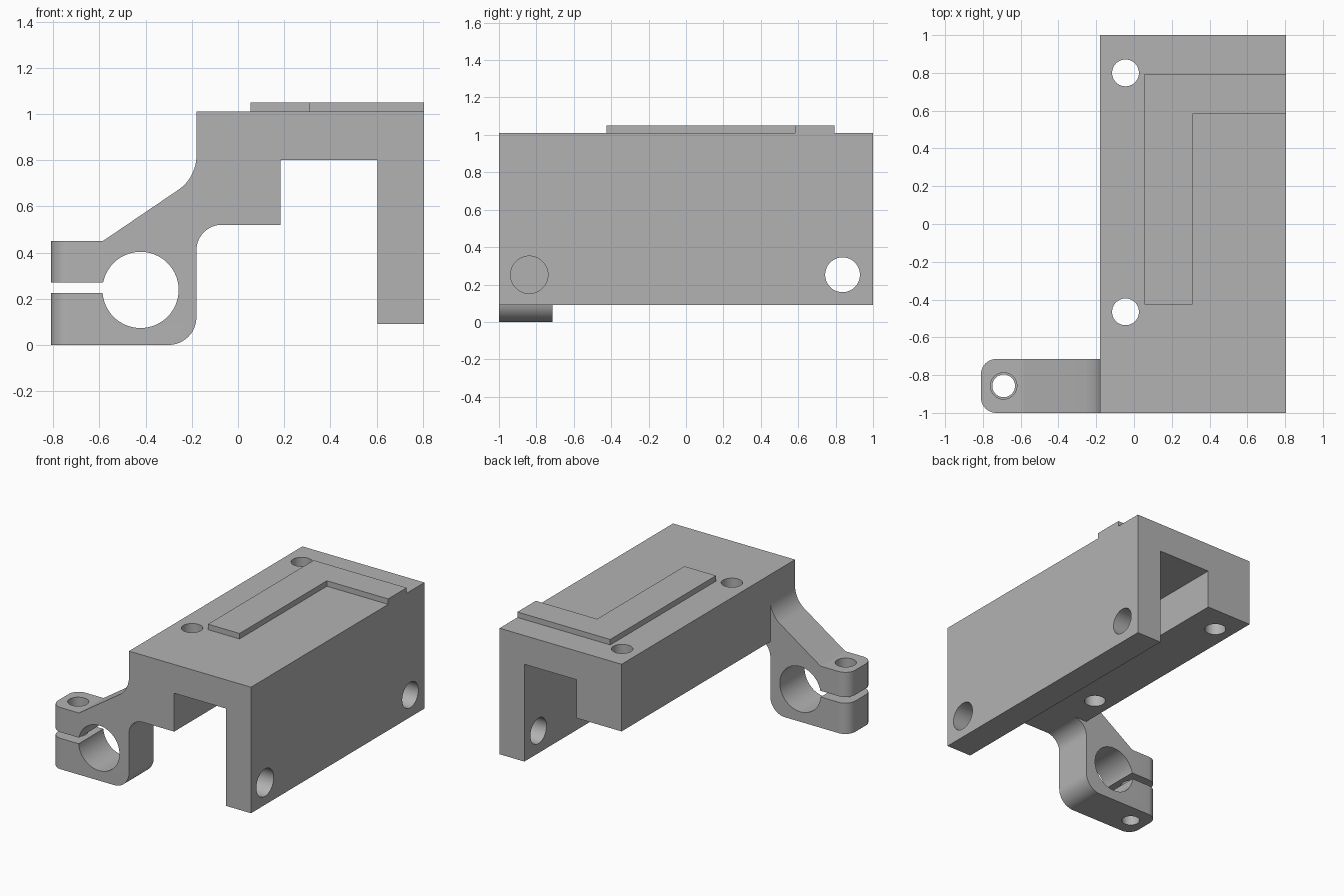
import bpy, bmesh, math
from mathutils import Vector, Matrix

cube = bpy.data.objects.get("Cube")
if cube:
    bpy.data.objects.remove(cube, do_unlink=True)

grey = bpy.data.materials.new("plain_grey")
grey.use_nodes = True
COLOUR = (0.45, 0.45, 0.45, 1)
grey.diffuse_color = COLOUR
grey.node_tree.nodes["Principled BSDF"].inputs["Base Color"].default_value = COLOUR


def add_object(name, bm):
    bmesh.ops.recalc_face_normals(bm, faces=bm.faces)
    mesh = bpy.data.meshes.new(name)
    bm.to_mesh(mesh)
    bm.free()
    mesh.materials.append(grey)
    obj = bpy.data.objects.new(name, mesh)
    bpy.context.collection.objects.link(obj)
    return obj


def extruded(points, start, direction):
    """Closed outline pushed along a direction, as a bmesh."""
    bm = bmesh.new()
    face = bm.faces.new([bm.verts.new(start(p)) for p in points])
    top = bmesh.ops.extrude_face_region(bm, geom=[face])["geom"]
    moved = [v for v in top if isinstance(v, bmesh.types.BMVert)]
    bmesh.ops.translate(bm, verts=moved, vec=direction)
    return bm


def front_profile(points, y0, y1):
    return extruded(points, lambda p: (p[0], y0, p[1]), (0, y1 - y0, 0))


def arc(cx, cz, r, a0, a1, steps=16):
    angles = [math.radians(a0 + (a1 - a0) * i / steps) for i in range(steps + 1)]
    return [(cx + r * math.cos(a), cz + r * math.sin(a)) for a in angles]


def combine(obj, other, operation):
    mod = obj.modifiers.new("combine", "BOOLEAN")
    mod.operation, mod.solver, mod.object = operation, "EXACT", other
    bpy.context.view_layer.objects.active = obj
    bpy.ops.object.modifier_apply(modifier=mod.name)
    bpy.data.objects.remove(other, do_unlink=True)


def drill(obj, centre, axis, radius, depth):
    bm = bmesh.new()
    turn = Vector((0, 0, 1)).rotation_difference(Vector(axis)).to_matrix().to_4x4()
    bmesh.ops.create_cone(bm, cap_ends=True, segments=64, radius1=radius, radius2=radius,
                          depth=depth, matrix=Matrix.Translation(centre) @ turn)
    combine(obj, add_object("drill", bm), "DIFFERENCE")


# Main channel-shaped body
LEFT, RIGHT, TOP, STEP = -0.18, 0.805, 1.01, 0.52
body = add_object("bracket_body", front_profile(
    [(LEFT, TOP), (RIGHT, TOP), (RIGHT, 0.09), (0.605, 0.09), (0.605, 0.8),
     (0.185, 0.8), (0.185, STEP), (LEFT, STEP)], -1, 1))

# Clamp arm, with filleted joins to the body
outline = [(-0.81, 0), *arc(LEFT - 0.12, 0.12, 0.12, -90, 0),
           *arc(LEFT + 0.11, STEP - 0.11, 0.11, 180, 90),
           (LEFT + 0.11, 0.82), *arc(LEFT - 0.18, 0.82, 0.18, 0, -56),
           (-0.585, 0.45), (-0.81, 0.45)]
bm = front_profile(outline, -1, -0.715)
corners = [e for e in bm.edges if all(v.co.x < -0.8 for v in e.verts)
           and abs(e.verts[0].co.z - e.verts[1].co.z) > 0.1]
bmesh.ops.bevel(bm, geom=corners, offset=0.08, segments=10, profile=0.5, affect="EDGES")
arm = add_object("clamp_arm", bm)
combine(body, arm, "UNION")

# Clamp bore, slit and bolt holes
drill(body, (-0.422, -0.86, 0.238), (0, 1, 0), 0.165, 0.6)
slit = front_profile([(-0.9, 0.225), (-0.45, 0.225), (-0.45, 0.27), (-0.9, 0.27)], -1.1, -0.6)
combine(body, add_object("slit", slit), "DIFFERENCE")
drill(body, (-0.69, -0.857, 0.4), (0, 0, 1), 0.07, 0.3)
drill(body, (-0.69, -0.857, 0.1), (0, 0, 1), 0.06, 0.3)

# Mounting holes in the top and the side wall
for y in (0.8, -0.465):
    drill(body, (-0.045, y, 0.77), (0, 0, 1), 0.071, 0.8)
for y, radius in ((0.837, 0.093), (-0.838, 0.1)):
    drill(body, (0.705, y, 0.252), (1, 0, 0), radius, 0.4)

# Raised L-shaped locating rail
rail = add_object("locating_rail", extruded(
    [(0.055, -0.425), (0.31, -0.425), (0.31, 0.582), (RIGHT, 0.582),
     (RIGHT, 0.795), (0.055, 0.795)], lambda p: (p[0], p[1], TOP), (0, 0, 0.04)))

# Smooth the curved walls and keep the corners crisp
for obj in (body, rail):
    bpy.ops.object.select_all(action="DESELECT")
    obj.select_set(True)
    bpy.context.view_layer.objects.active = obj
    bpy.ops.object.shade_smooth_by_angle(angle=math.radians(30))
